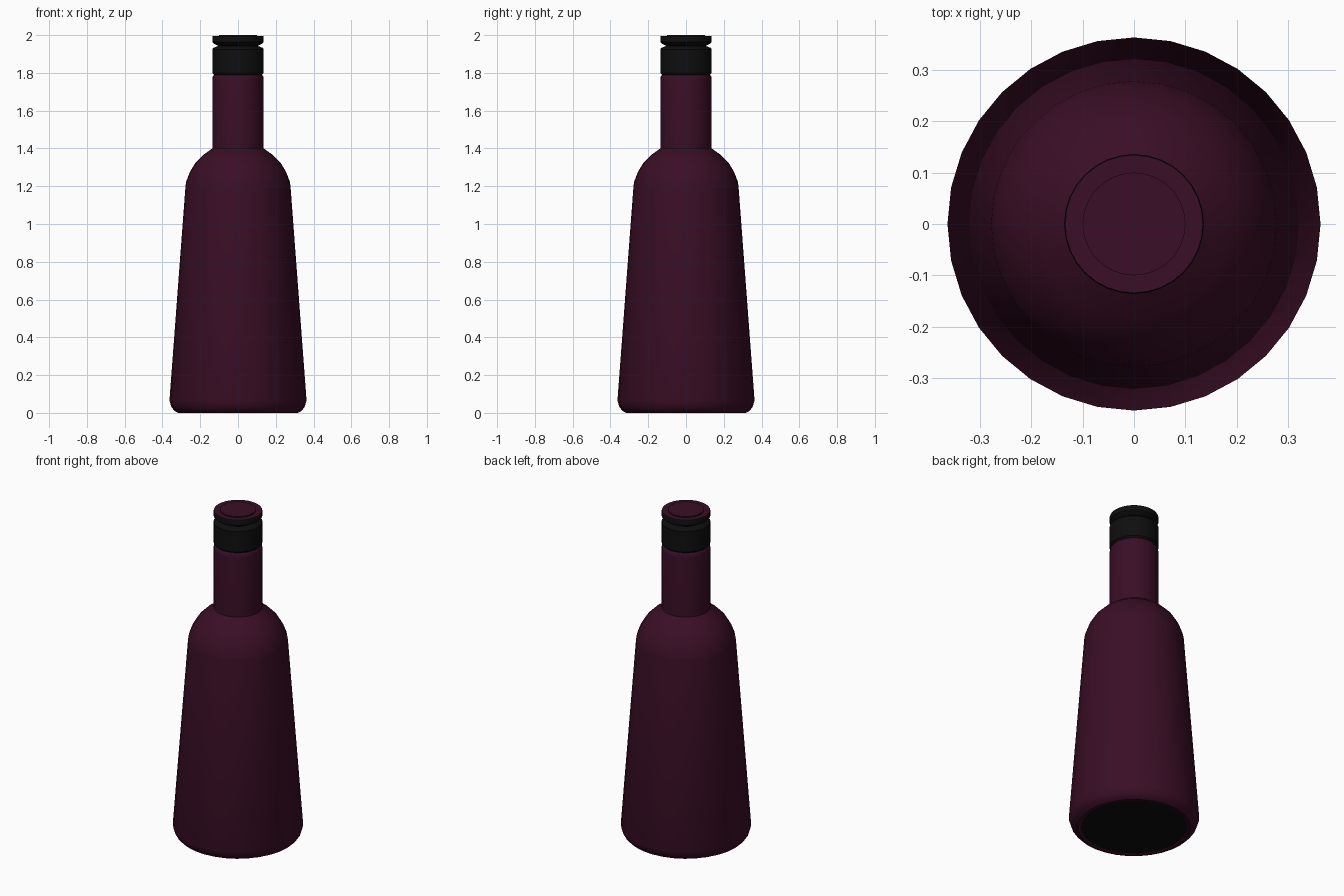
import bpy, bmesh, math

if "Cube" in bpy.data.objects:
    bpy.data.objects.remove(bpy.data.objects["Cube"])

SIDES = 32


def material(name, rgb):
    m = bpy.data.materials.new(name)
    m.diffuse_color = (*rgb, 1)
    m.use_nodes = True
    m.node_tree.nodes["Principled BSDF"].inputs["Base Color"].default_value = m.diffuse_color
    return m


wine = material("dark wine glass", (0.042, 0.0045, 0.019))
black = material("black foil", (0.0045, 0.0045, 0.0045))


def lathe(name, profile, mat):
    """Revolve (radius, z) points, listed bottom to top, around the z axis."""
    bm = bmesh.new()
    rings = []
    for r, z in profile:
        if r == 0:
            rings.append([bm.verts.new((0, 0, z))] * SIDES)
        else:
            rings.append([bm.verts.new((r * math.cos(2 * math.pi * i / SIDES),
                                        r * math.sin(2 * math.pi * i / SIDES), z))
                          for i in range(SIDES)])
    for lo, hi in zip(rings, rings[1:]):
        for i in range(SIDES):
            j = (i + 1) % SIDES
            quad = (lo[i], lo[j], hi[j], hi[i])
            bm.faces.new(list(dict.fromkeys(quad)))
    mesh = bpy.data.meshes.new(name)
    bm.to_mesh(mesh)
    bm.free()
    mesh.materials.append(mat)
    obj = bpy.data.objects.new(name, mesh)
    bpy.context.collection.objects.link(obj)
    bpy.ops.object.select_all(action='DESELECT')
    obj.select_set(True)
    bpy.context.view_layer.objects.active = obj
    bpy.ops.object.shade_smooth_by_angle(angle=math.radians(35))
    return obj


# Tapered body, rounded shoulder and straight neck
lathe("bottle_body", [
    (0.295, 0.005), (0.315, 0.0), (0.335, 0.01), (0.352, 0.03), (0.363, 0.065),
    (0.278, 1.20), (0.274, 1.225), (0.255, 1.275), (0.225, 1.325),
    (0.185, 1.365), (0.136, 1.40), (0.136, 1.765), (0.134, 1.78), (0.127, 1.79)], wine)

# Dark disc under the bottle
lathe("bottle_base", [(0, 0.005), (0.295, 0.005)][::1], black)

# Foil sleeve with the groove below the lip
lathe("neck_foil", [
    (0.127, 1.79), (0.136, 1.80), (0.136, 1.925), (0.131, 1.932), (0.105, 1.943),
    (0.131, 1.957), (0.136, 1.963), (0.136, 1.99), (0.134, 1.995)], black)

# Top of the lip and the slightly raised stopper
lathe("lip_top", [(0.134, 1.995), (0.10, 1.995)], wine)
lathe("stopper_edge", [(0.10, 1.995), (0.10, 2.0)], black)
lathe("stopper_top", [(0.10, 2.0), (0, 2.0)], wine)
